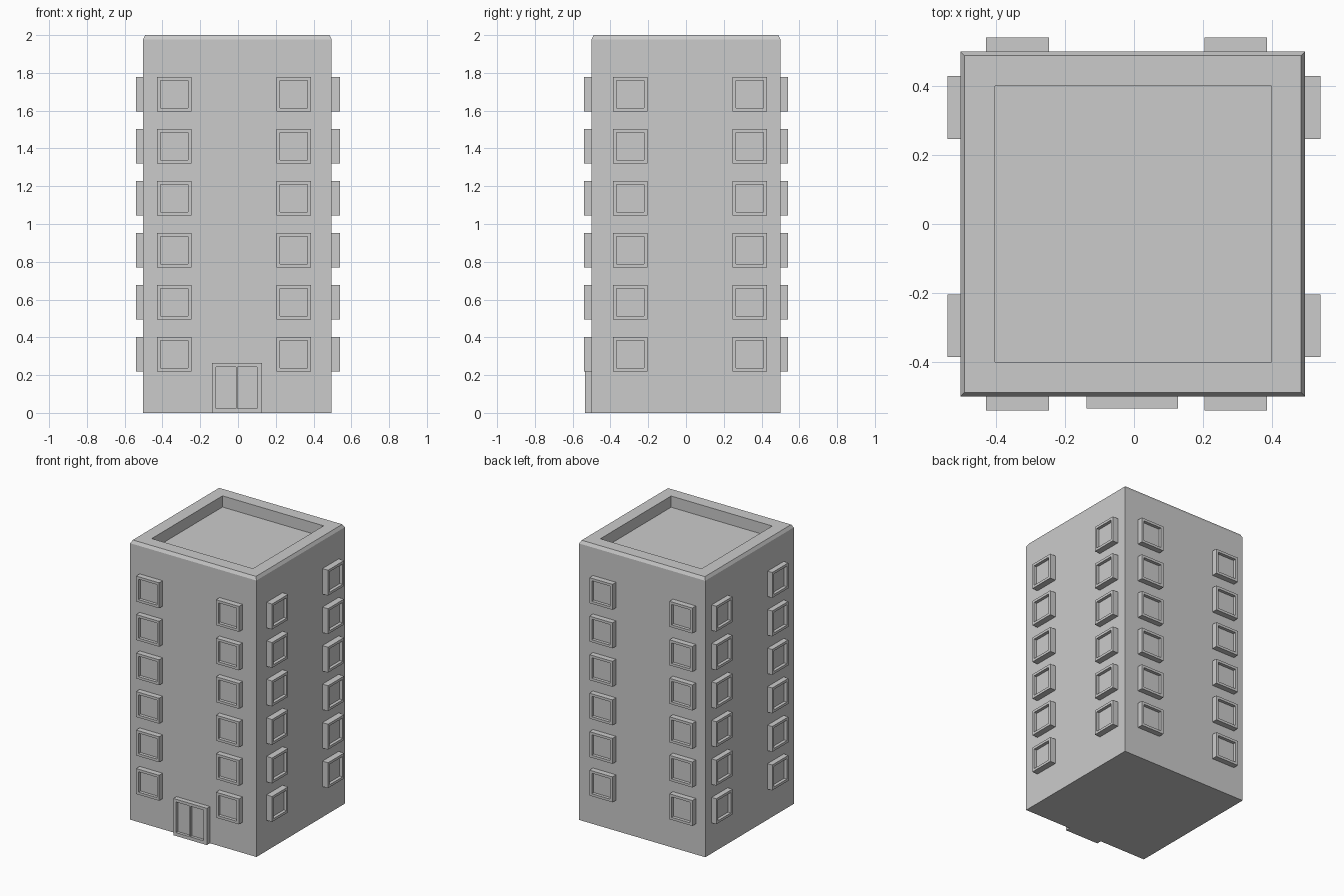
import bpy, bmesh
from mathutils import Matrix
from math import pi

if "Cube" in bpy.data.objects:
    bpy.data.objects.remove(bpy.data.objects["Cube"])


def finish(bm, name):
    bmesh.ops.recalc_face_normals(bm, faces=bm.faces)
    me = bpy.data.meshes.new(name)
    bm.to_mesh(me)
    bm.free()
    ob = bpy.data.objects.new(name, me)
    bpy.context.collection.objects.link(ob)
    return ob


def ring(bm, x0, x1, y, z):
    return [bm.verts.new(p) for p in ((x0, -y, z), (x1, -y, z), (x1, y, z), (x0, y, z))]


def frame(name, x0, x1, z0, z1, front, openings, depth, turn=0.0):
    """Front-facing block with recessed rectangular panes, built on a small grid."""
    back = -0.48
    xs = sorted({x0, x1, *[v for o in openings for v in o[:2]]})
    zs = sorted({z0, z1, *[v for o in openings for v in o[2:]]})
    bm = bmesh.new()
    grid = [[bm.verts.new((x, front, z)) for z in zs] for x in xs]
    panes = []
    for i in range(len(xs) - 1):
        for j in range(len(zs) - 1):
            f = bm.faces.new((grid[i][j], grid[i + 1][j], grid[i + 1][j + 1], grid[i][j + 1]))
            c = f.calc_center_median()
            if any(a < c.x < b and d < c.z < e for a, b, d, e in openings):
                panes.append(f)
    # outer sides going into the wall
    rim = [e for e in bm.edges if e.is_boundary]
    ext = bmesh.ops.extrude_edge_only(bm, edges=rim)["geom"]
    for v in ext:
        if isinstance(v, bmesh.types.BMVert):
            v.co.y = back
    bmesh.ops.holes_fill(bm, edges=[e for e in bm.edges if e.is_boundary], sides=0)
    # sunken panes
    for f in panes:
        new = bmesh.ops.extrude_discrete_faces(bm, faces=[f])["faces"][0]
        for v in new.verts:
            v.co.y = front + depth
    bmesh.ops.rotate(bm, verts=bm.verts, cent=(0, 0, 0), matrix=Matrix.Rotation(turn, 3, 'Z'))
    return finish(bm, name)


# tower body with chamfered parapet and sunken roof
bm = bmesh.new()
rings = [ring(bm, -0.503, 0.496, 0.5, 0),
         ring(bm, -0.503, 0.496, 0.5, 1.978),
         ring(bm, -0.491, 0.484, 0.488, 2.0),
         ring(bm, -0.403, 0.398, 0.4, 2.0),
         ring(bm, -0.403, 0.398, 0.4, 1.92)]
for a, b in zip(rings, rings[1:]):
    for i in range(4):
        k = (i + 1) % 4
        bm.faces.new((a[i], a[k], b[k], b[i]))
bm.faces.new(rings[0][::-1])
bm.faces.new(rings[-1])
finish(bm, "tower_body")

# windows: six floors, two columns, four sides
H, B = 0.091, 0.018
sides = {"front": (0, (-0.3375, 0.295)), "right": (pi / 2, (-0.295, 0.3375)),
         "back": (pi, (-0.295, 0.3375)), "left": (-pi / 2, (-0.3375, 0.295))}
for side, (turn, columns) in sides.items():
    for x in columns:
        for floor in range(6):
            z = 0.31 + 0.2755 * floor
            frame(f"window_{side}", x - H, x + H, z - H, z + H, -0.54,
                  [(x - H + B, x + H - B, z - H + B, z + H - B)], 0.022, turn)

# entrance double door
frame("entrance_door", -0.137, 0.128, 0, 0.263, -0.535,
      [(-0.116, -0.011, 0.024, 0.243), (-0.002, 0.1, 0.024, 0.243)], 0.02)
